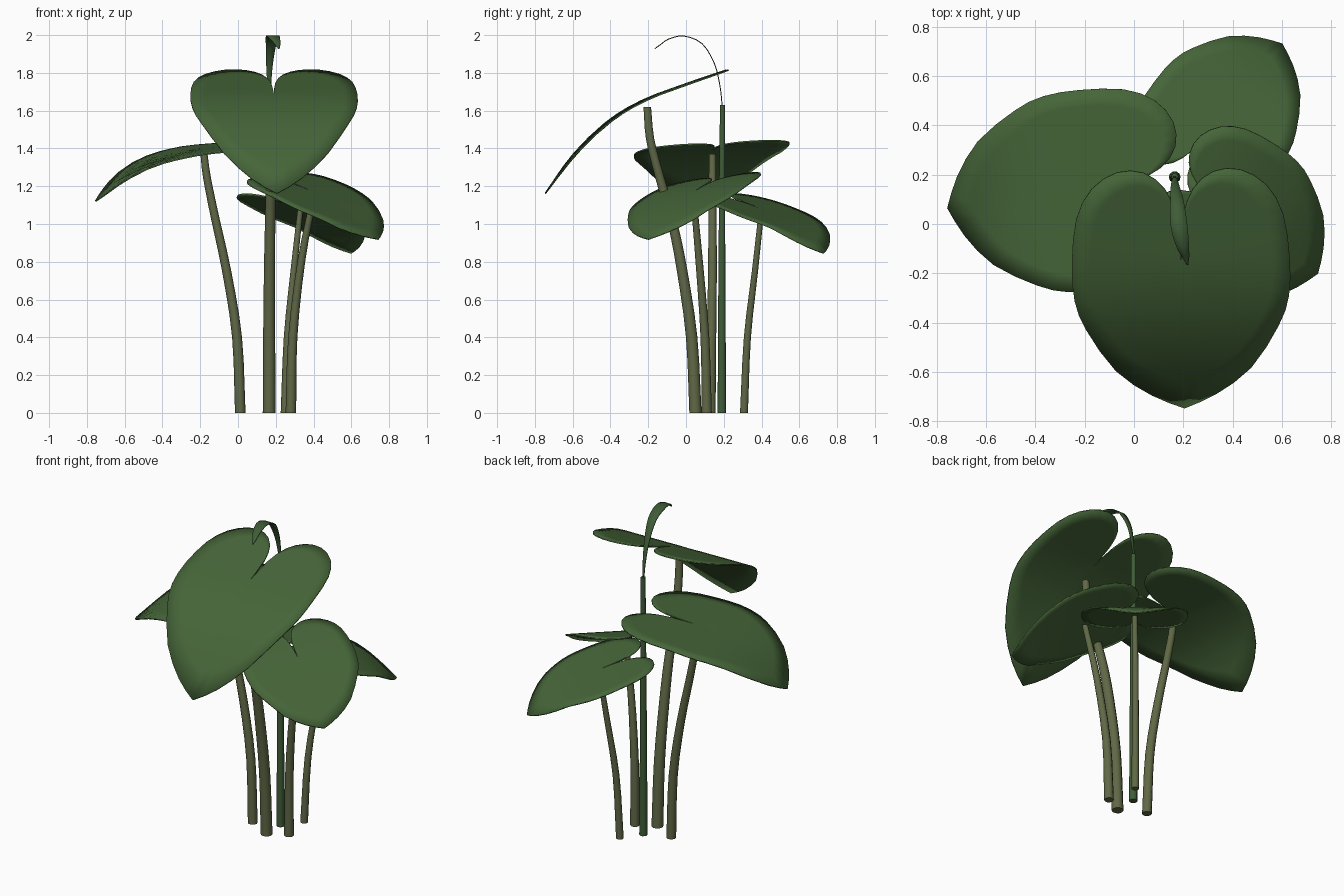
import bpy, bmesh, math
from mathutils import Vector

if "Cube" in bpy.data.objects:
    bpy.data.objects.remove(bpy.data.objects["Cube"])


def material(name, color):
    m = bpy.data.materials.new(name)
    m.diffuse_color = (*color, 1)
    m.use_nodes = True
    m.node_tree.nodes["Principled BSDF"].inputs["Base Color"].default_value = m.diffuse_color
    return m


LEAF = material("leaf green", (0.060, 0.130, 0.040))
STEM = material("olive stem", (0.118, 0.140, 0.062))
SHOOT = material("shoot green", (0.050, 0.110, 0.038))


def make(name, bm, mat, thickness=0):
    bmesh.ops.recalc_face_normals(bm, faces=bm.faces)
    mesh = bpy.data.meshes.new(name)
    bm.to_mesh(mesh)
    bm.free()
    mesh.materials.append(mat)
    ob = bpy.data.objects.new(name, mesh)
    bpy.context.collection.objects.link(ob)
    if thickness:
        mod = ob.modifiers.new("thickness", 'SOLIDIFY')
        mod.thickness = thickness
        mod.offset = 0
    bpy.ops.object.select_all(action='DESELECT')
    ob.select_set(True)
    bpy.context.view_layer.objects.active = ob
    bpy.ops.object.shade_smooth_by_angle(angle=math.radians(40))
    return ob


def smooth_path(pts, n):
    """Catmull-Rom through the points, n steps per span."""
    pts = [Vector(p) for p in pts]
    p = [2 * pts[0] - pts[1]] + pts + [2 * pts[-1] - pts[-2]]
    out = []
    for i in range(1, len(p) - 2):
        a, b, c, d = p[i - 1:i + 3]
        for k in range(n):
            t = k / n
            out.append(0.5 * (2 * b + (c - a) * t + (2 * a - 5 * b + 4 * c - d) * t * t
                              + (3 * b - a - 3 * c + d) * t ** 3))
    return out + [pts[-1]]


def height(profile, s):
    """Linear lookup in a densely smoothed droop profile."""
    if s <= profile[0][0]:
        return profile[0][1]
    for a, b in zip(profile, profile[1:]):
        if s <= b[0]:
            return a[1] + (b[1] - a[1]) * (s - a[0]) / (b[0] - a[0])
    return profile[-1][1]


# Half outline of the heart: (along the axis, across), from notch to tip
HALF = [(0, 0), (-.17, .012), (-.29, .055), (-.36, .14), (-.365, .25), (-.30, .355),
        (-.18, .42), (0, .442), (.15, .435), (.27, .39), (.437, .275), (.54, .13), (.595, 0)]


def heart_leaf(name, notch, tip, width, droop, roll=0):
    axis = Vector(tip) - Vector(notch)
    scale = axis.length / HALF[-1][0]
    axis.normalize()
    side = Vector((-axis.y, axis.x))
    profile = smooth_path(droop, 6)
    half = smooth_path(HALF, 2)
    outline = half[1:] + [Vector((p.x, -p.y)) for p in reversed(half[1:-1])]

    def point(s, v):
        q = Vector(notch) + axis * s + side * v
        return (q.x, q.y, height(profile, s) + roll * v)

    bm = bmesh.new()
    centre = bm.verts.new(point(0, 0))
    rings = [[bm.verts.new(point(p.x * scale * t / 6, p.y * width * t / 6)) for p in outline]
             for t in range(1, 7)]
    for i in range(len(outline) - 1):
        bm.faces.new((centre, rings[0][i], rings[0][i + 1]))
        for a, b in zip(rings, rings[1:]):
            bm.faces.new((a[i], b[i], b[i + 1], a[i + 1]))
    return make(name, bm, LEAF, 0.008)


def stalk(name, path, r0, r1, mat, sides=10):
    pts = smooth_path(path, 3)
    bm = bmesh.new()
    rings = []
    for i, p in enumerate(pts):
        r = r0 + (r1 - r0) * i / (len(pts) - 1)
        rings.append([bm.verts.new((p.x + r * math.cos(k * math.tau / sides),
                                    p.y + r * math.sin(k * math.tau / sides), p.z))
                      for k in range(sides)])
    for a, b in zip(rings, rings[1:]):
        for k in range(sides):
            j = (k + 1) % sides
            bm.faces.new((a[k], a[j], b[j], b[k]))
    bm.faces.new(rings[0])
    bm.faces.new(rings[-1])
    return make(name, bm, mat)


# Four heart leaves
heart_leaf("front_leaf", (.19, -.15), (.205, -.745), 1.0,
           [(-.37, 1.815), (-.14, 1.735), (.07, 1.655), (.255, 1.545), (.44, 1.37), (.6, 1.155)])
heart_leaf("left_leaf", (-.17, .14), (-.755, .065), .92,
           [(-.37, 1.43), (-.1, 1.405), (.09, 1.385), (.3, 1.33), (.46, 1.24), (.595, 1.115)], -.05)
heart_leaf("right_leaf", (.384, .05), (.745, -.20), .75,
           [(-.28, 1.255), (-.14, 1.22), (.03, 1.16), (.22, 1.07), (.31, 1.01), (.445, .915)], .1)
heart_leaf("back_leaf", (.323, .39), (.60, .73), .69,
           [(-.28, 1.16), (-.05, 1.095), (.17, 1.02), (.29, .965), (.445, .84)])

# Leaf stalks
stalk("front_stalk", [(.165, .05, 0), (.165, .03, .4), (.167, -.02, .75), (.17, -.07, 1.0),
                      (.175, -.14, 1.25), (.185, -.19, 1.45), (.19, -.205, 1.62)], .034, .021, STEM)
stalk("left_stalk", [(.012, .13, 0), (-.005, .135, .4), (-.06, .14, .75), (-.125, .14, 1.05),
                     (-.165, .14, 1.25), (-.18, .14, 1.37)], .028, .019, STEM)
stalk("right_stalk", [(.28, .11, 0), (.29, .1, .4), (.335, .07, .8), (.40, .04, 1.14)],
      .028, .017, STEM)
stalk("back_stalk", [(.248, .307, 0), (.262, .325, .4), (.295, .365, .75), (.33, .40, 1.075)],
      .022, .015, STEM)

# Central shoot with a young curling leaf
stalk("centre_shoot", [(.165, .19, 0), (.165, .19, .8), (.165, .193, 1.63)], .024, .014, SHOOT)
bm = bmesh.new()
rows = []
for x, y, z, w in smooth_path([(.165, .192, 1.62, .005), (.165, .18, 1.73, .01),
                               (.167, .15, 1.85, .018), (.175, .085, 1.955, .028),
                               (.183, -.01, 1.995, .034), (.197, -.09, 1.98, .026),
                               (.21, -.135, 1.95, .014), (.217, -.165, 1.928, .003)], 3):
    rows.append([bm.verts.new((x + k * w, y, z)) for k in (-1, 0, 1)])
for a, b in zip(rows, rows[1:]):
    for k in (0, 1):
        bm.faces.new((a[k], a[k + 1], b[k + 1], b[k]))
make("young_leaf", bm, SHOOT, 0.005)
